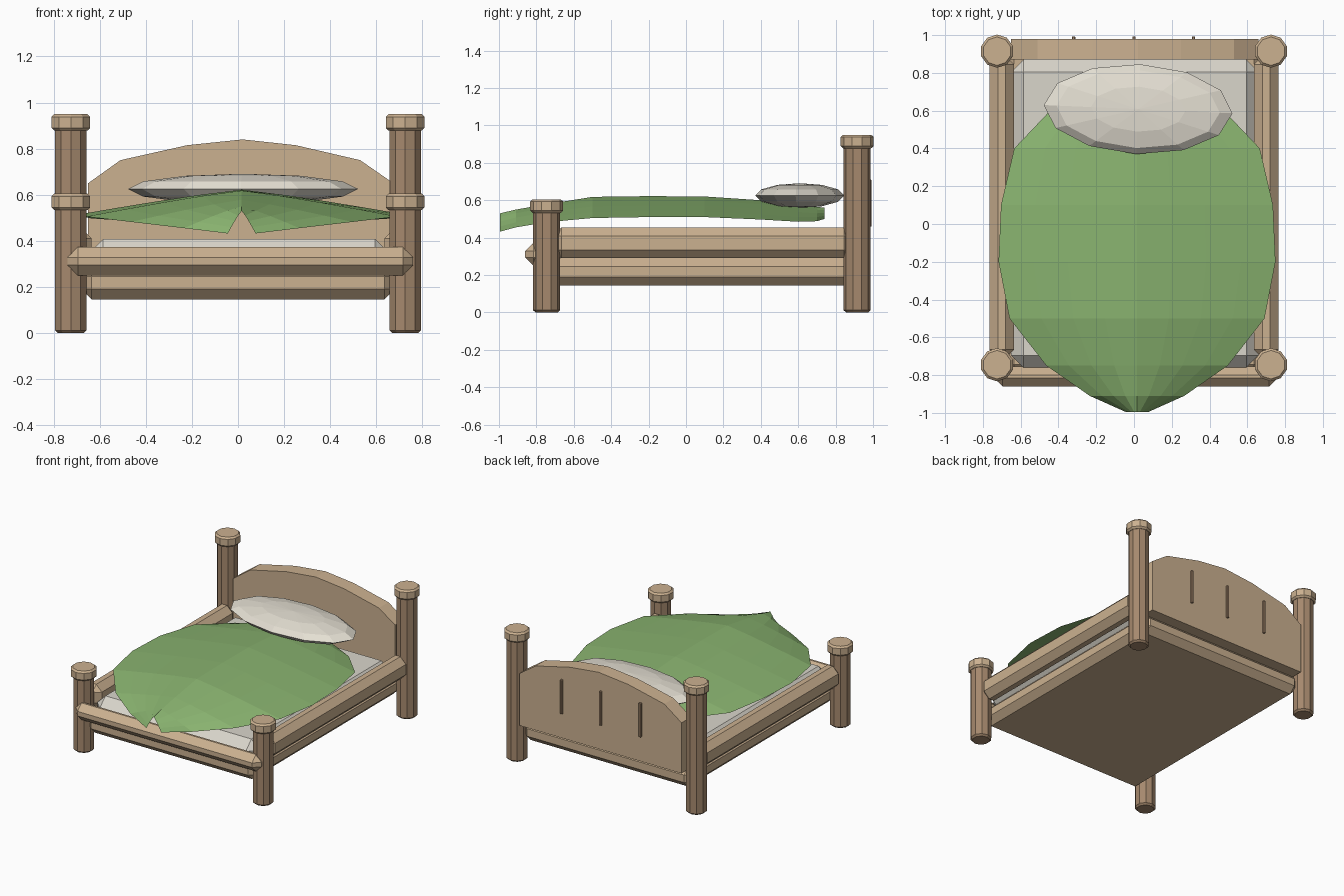
import bpy, bmesh, math
from mathutils import Matrix, Vector

if "Cube" in bpy.data.objects:
    bpy.data.objects.remove(bpy.data.objects["Cube"])


def material(name, rgb):
    m = bpy.data.materials.new(name)
    m.diffuse_color = (*rgb, 1)
    m.use_nodes = True
    m.node_tree.nodes["Principled BSDF"].inputs["Base Color"].default_value = m.diffuse_color
    return m


DARK = material("dark_wood", (0.38, 0.25, 0.155))
LIGHT = material("light_wood", (0.60, 0.44, 0.28))
LINEN = material("linen", (0.70, 0.67, 0.60))
PILLOW = material("pillow_cloth", (0.78, 0.74, 0.65))
GREEN = material("green_cloth", (0.25, 0.45, 0.16))


def finish(bm, name, mat):
    bmesh.ops.recalc_face_normals(bm, faces=bm.faces)
    me = bpy.data.meshes.new(name)
    bm.to_mesh(me)
    bm.free()
    me.materials.append(mat)
    ob = bpy.data.objects.new(name, me)
    bpy.context.collection.objects.link(ob)
    return ob


def box(name, lo, hi, bevel, mat):
    """Chamfered box between two corners."""
    lo, hi = Vector(lo), Vector(hi)
    bm = bmesh.new()
    bmesh.ops.create_cube(bm, size=1, matrix=Matrix.Translation((lo + hi) / 2)
                          @ Matrix.Diagonal((*(hi - lo), 1)))
    if bevel:
        bmesh.ops.bevel(bm, geom=bm.edges[:], offset=bevel, segments=1,
                        profile=0.5, affect='EDGES')
    return finish(bm, name, mat)


def drum(name, x, y, z0, z1, r, bevel, mat):
    """Ten-sided cylinder with chamfered rims."""
    bm = bmesh.new()
    bmesh.ops.create_cone(bm, cap_ends=True, segments=10, radius1=r, radius2=r,
                          depth=z1 - z0,
                          matrix=Matrix.Translation((x, y, (z0 + z1) / 2)))
    rims = [e for e in bm.edges if abs(e.verts[0].co.z - e.verts[1].co.z) < 1e-4]
    bmesh.ops.bevel(bm, geom=rims, offset=bevel, segments=1, profile=0.5,
                    affect='EDGES')
    return finish(bm, name, mat)


# Posts with caps, and side rails
for side, sx in (("left", -1), ("right", 1)):
    for end, y, top in (("back", 0.915, 0.95), ("front", -0.745, 0.605)):
        drum(f"{end}_{side}_post", sx * 0.725, y, 0, top - 0.06, 0.072, 0.012, DARK)
        drum(f"{end}_{side}_cap", sx * 0.725, y, top - 0.072, top, 0.088, 0.012, LIGHT)
    xs = sorted((sx * 0.635, sx * 0.765))
    box(f"{side}_rail", (xs[0], -0.71, 0.29), (xs[1], 0.89, 0.455), 0.045, LIGHT)

# Base, foot rail and mattress
box("base", (-0.68, -0.79, 0.145), (0.68, 0.93, 0.29), 0.045, LIGHT)
box("foot_rail", (-0.74, -0.86, 0.25), (0.76, -0.755, 0.373), 0.045, LIGHT)
box("mattress", (-0.65, -0.76, 0.25), (0.66, 0.87, 0.408), 0.065, LINEN)

# Headboard: arched profile extruded in y
arch = [(-0.65, 0.28), (-0.65, 0.65), (-0.51, 0.75), (-0.22, 0.815), (0.02, 0.84),
        (0.25, 0.815), (0.53, 0.75), (0.66, 0.66), (0.66, 0.28)]
bm = bmesh.new()
face = bm.faces.new([bm.verts.new((x, 0.87, z)) for x, z in arch])
ext = bmesh.ops.extrude_face_region(bm, geom=[face])
bmesh.ops.translate(bm, vec=(0, 0.11, 0),
                    verts=[v for v in ext["geom"] if isinstance(v, bmesh.types.BMVert)])
finish(bm, "headboard", LIGHT)

# Thin battens on the back of the headboard
for i, x in enumerate((-0.32, 0.0, 0.315)):
    box(f"headboard_batten_{i + 1}", (x - 0.009, 0.965, 0.46), (x + 0.009, 0.993, 0.71), 0.003, DARK)

# Pillow: flattened faceted ball
bm = bmesh.new()
bmesh.ops.create_uvsphere(bm, u_segments=12, v_segments=6, radius=1,
                          matrix=Matrix.Translation((0.022, 0.608, 0.625))
                          @ Matrix.Rotation(math.radians(-2.5), 4, 'Z')
                          @ Matrix.Diagonal((0.5, 0.238, 0.066, 1)))
finish(bm, "pillow", PILLOW)

# Blanket rows: y, half width, ridge height, edge height
rows = [(-0.995, 0.06, 0.53, 0.432), (-0.91, 0.25, 0.55, 0.455), (-0.75, 0.48, 0.578, 0.482),
        (-0.5, 0.675, 0.618, 0.505), (-0.2, 0.733, 0.622, 0.51), (0.1, 0.72, 0.62, 0.51),
        (0.4, 0.65, 0.60, 0.497), (0.6, 0.46, 0.58, 0.485), (0.7, 0.25, 0.565, 0.488),
        (0.74, 0.07, 0.56, 0.50)]
N = 4
bm = bmesh.new()
grid = []
for y, w, top, edge in rows:
    grid.append([bm.verts.new((0.016 + w * k / N, y,
                               edge + (top - edge) * (1 - abs(k / N) ** 1.15)))
                 for k in range(-N, N + 1)])
for a, b in zip(grid, grid[1:]):
    for k in range(2 * N):
        bm.faces.new((a[k], a[k + 1], b[k + 1], b[k]))
finish(bm, "blanket", GREEN)
